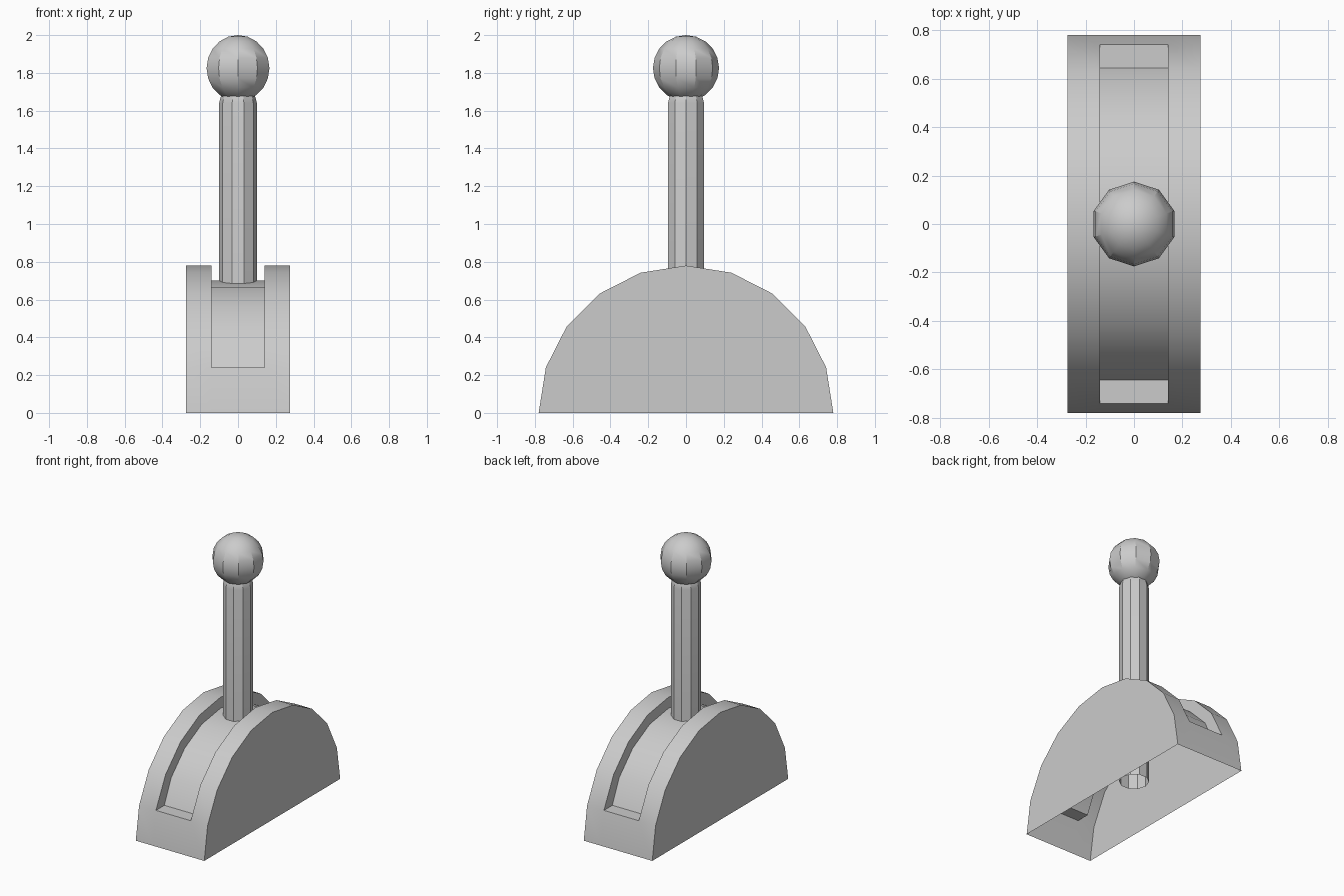
import bpy, bmesh
from math import cos, sin, pi, radians

if "Cube" in bpy.data.objects:
    bpy.data.objects.remove(bpy.data.objects["Cube"])


def finish(bm, name):
    bmesh.ops.remove_doubles(bm, verts=bm.verts, dist=1e-5)
    bmesh.ops.recalc_face_normals(bm, faces=bm.faces)
    mesh = bpy.data.meshes.new(name)
    bm.to_mesh(mesh)
    bm.free()
    ob = bpy.data.objects.new(name, mesh)
    bpy.context.collection.objects.link(ob)
    bpy.ops.object.select_all(action='DESELECT')
    ob.select_set(True)
    bpy.context.view_layer.objects.active = ob
    bpy.ops.object.shade_smooth_by_angle(angle=radians(30))
    return ob


def arc(radius):
    return [(radius * cos(i * pi / 10), radius * sin(i * pi / 10)) for i in range(11)]


# Half-round housing: open underneath, with a recessed slot along the top
outer, floor = arc(0.78), arc(0.70)
floor[1], floor[9] = (0.645, 0.241), (-0.645, 0.241)
W, S = 0.275, 0.14
bm = bmesh.new()


def face(*pts):
    bm.faces.new([bm.verts.new(p) for p in pts])


def strip(x0, x1, a, b):
    face((x0, *a), (x1, *a), (x1, *b), (x0, *b))


for side in (-1, 1):
    face(*[(side * W, *p) for p in outer])
for i in range(10):
    a, b = outer[i], outer[i + 1]
    strip(-W, -S, a, b)
    strip(S, W, a, b)
    if i in (0, 9):
        strip(-S, S, a, b)
    else:
        c, d = floor[i], floor[i + 1]
        strip(-S, S, c, d)
        for x in (-S, S):
            face((x, *a), (x, *b), (x, *d), (x, *c))
for i in (1, 9):
    strip(-S, S, outer[i], floor[i])
finish(bm, "housing")

# Ten-sided lever shaft, running through the slot floor, with a chamfered neck
bm = bmesh.new()
profile = [(0.1, 0.16), (0.1, 1.64), (0.094, 1.665), (0.085, 1.69)]
rings = [[bm.verts.new((r * cos(k * pi / 5), r * sin(k * pi / 5), z)) for k in range(10)]
         for r, z in profile]
for lo, hi in zip(rings, rings[1:]):
    for k in range(10):
        n = (k + 1) % 10
        bm.faces.new((lo[k], lo[n], hi[n], hi[k]))
finish(bm, "lever_shaft")

# Ball knob
bm = bmesh.new()
bmesh.ops.create_uvsphere(bm, u_segments=10, v_segments=10, radius=0.175)
bmesh.ops.translate(bm, verts=bm.verts, vec=(0, 0, 1.825))
finish(bm, "ball_knob")
